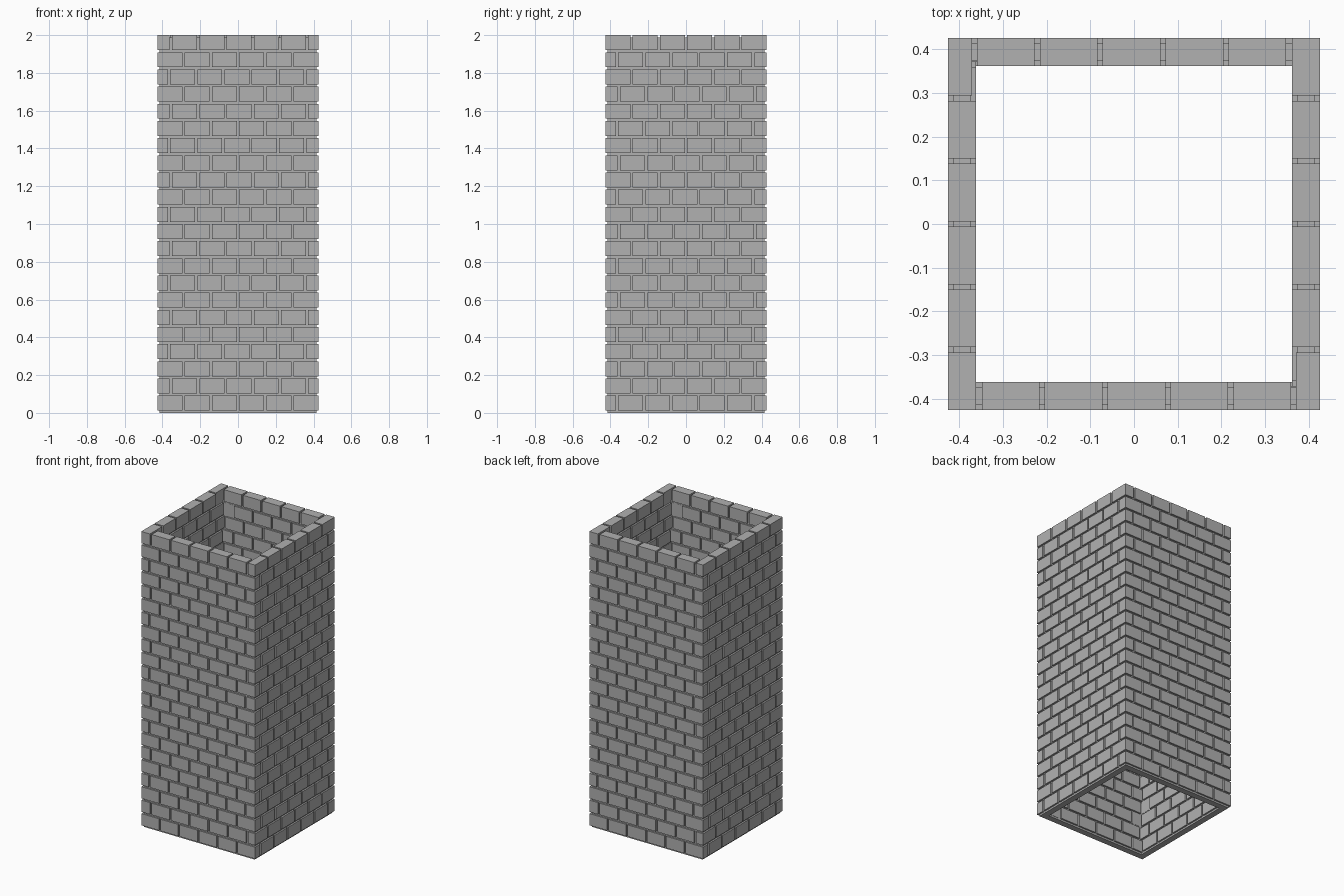
import bpy
import bmesh
from mathutils import Vector

cube = bpy.data.objects.get("Cube")
if cube:
    bpy.data.objects.remove(cube)

OUT, INNER = 0.426, 0.362        # outer and inner faces of the brick wall
ROWS = 22
PITCH = 2.0 / ROWS               # course height including joint
LENGTH = 0.144                   # brick length including joint
GAP = 0.0118                     # joint width
RECESS = 0.011                   # mortar depth behind the brick faces
SHIFT = 0.0055                   # slight offset of the infill bricks

stone = bpy.data.materials.new("grey_stone")
stone.use_nodes = True
grey = (0.44, 0.44, 0.44, 1.0)
stone.diffuse_color = grey
shader = next(n for n in stone.node_tree.nodes if n.type == 'BSDF_PRINCIPLED')
shader.inputs["Base Color"].default_value = grey
shader.inputs["Roughness"].default_value = 0.9


def finish(bm, name):
    bmesh.ops.recalc_face_normals(bm, faces=bm.faces)
    mesh = bpy.data.meshes.new(name)
    bm.to_mesh(mesh)
    bm.free()
    mesh.materials.append(stone)
    obj = bpy.data.objects.new(name, mesh)
    bpy.context.collection.objects.link(obj)
    return obj


def add_brick(bm, along, across, z, along_x):
    """Box from (min, max) pairs, along and across the wall."""
    x, y = (along, across) if along_x else (across, along)
    verts = bmesh.ops.create_cube(bm, size=1)["verts"]
    lo, hi = Vector((x[0], y[0], z[0])), Vector((x[1], y[1], z[1]))
    for v in verts:
        v.co = Vector([(a + b) / 2 + c * (b - a) for a, b, c in zip(lo, hi, v.co)])


def wall_span(side, inner):
    return tuple(sorted((side * OUT, side * inner)))


def through_wall(bm, side, z, along_x, shift):
    """Wall running corner to corner; its end bricks make room for the infill joint."""
    joints = [(k - 2) * LENGTH for k in range(5)]
    edges = [-OUT - GAP / 2] + joints + [OUT + GAP / 2]
    for k, (a, b) in enumerate(zip(edges, edges[1:])):
        inner = INNER
        if k in (0, 5):
            end = -1 if k == 0 else 1
            inner = max(INNER, 2.5 * LENGTH - end * side * shift + GAP / 2)
        add_brick(bm, (a + GAP / 2, b - GAP / 2), wall_span(side, inner), z, along_x)


def infill_wall(bm, side, z, along_x, shift):
    """Wall of five whole bricks set between the through walls."""
    for k in range(5):
        a = (k - 2.5) * LENGTH - side * shift
        add_brick(bm, (a + GAP / 2, a + LENGTH - GAP / 2),
                  wall_span(side, INNER), z, along_x)


# Brick courses, alternating which pair of walls runs through the corners
bm = bmesh.new()
for row in range(ROWS):
    from_top = ROWS - 1 - row
    z = (row * PITCH + GAP, (row + 1) * PITCH)
    front_through = from_top % 2 == 1
    shift = SHIFT if (from_top // 2) % 2 == 0 else -SHIFT
    for side in (-1, 1):
        through_wall(bm, side, z, front_through, shift)
        infill_wall(bm, side, z, not front_through, shift)
finish(bm, "brick_courses")

# Recessed mortar core, a square tube
bm = bmesh.new()
corners = [(-1, -1), (1, -1), (1, 1), (-1, 1)]
rings = [[bm.verts.new((x * r, y * r, 0)) for x, y in corners]
         for r in (OUT - RECESS, INNER + RECESS)]
for i in range(4):
    j = (i + 1) % 4
    bm.faces.new((rings[0][i], rings[0][j], rings[1][j], rings[1][i]))
top = bmesh.ops.extrude_face_region(bm, geom=bm.faces[:], use_keep_orig=True)["geom"]
bmesh.ops.translate(bm, vec=(0, 0, 2.0 - GAP),
                    verts=[g for g in top if isinstance(g, bmesh.types.BMVert)])
finish(bm, "mortar_core")
